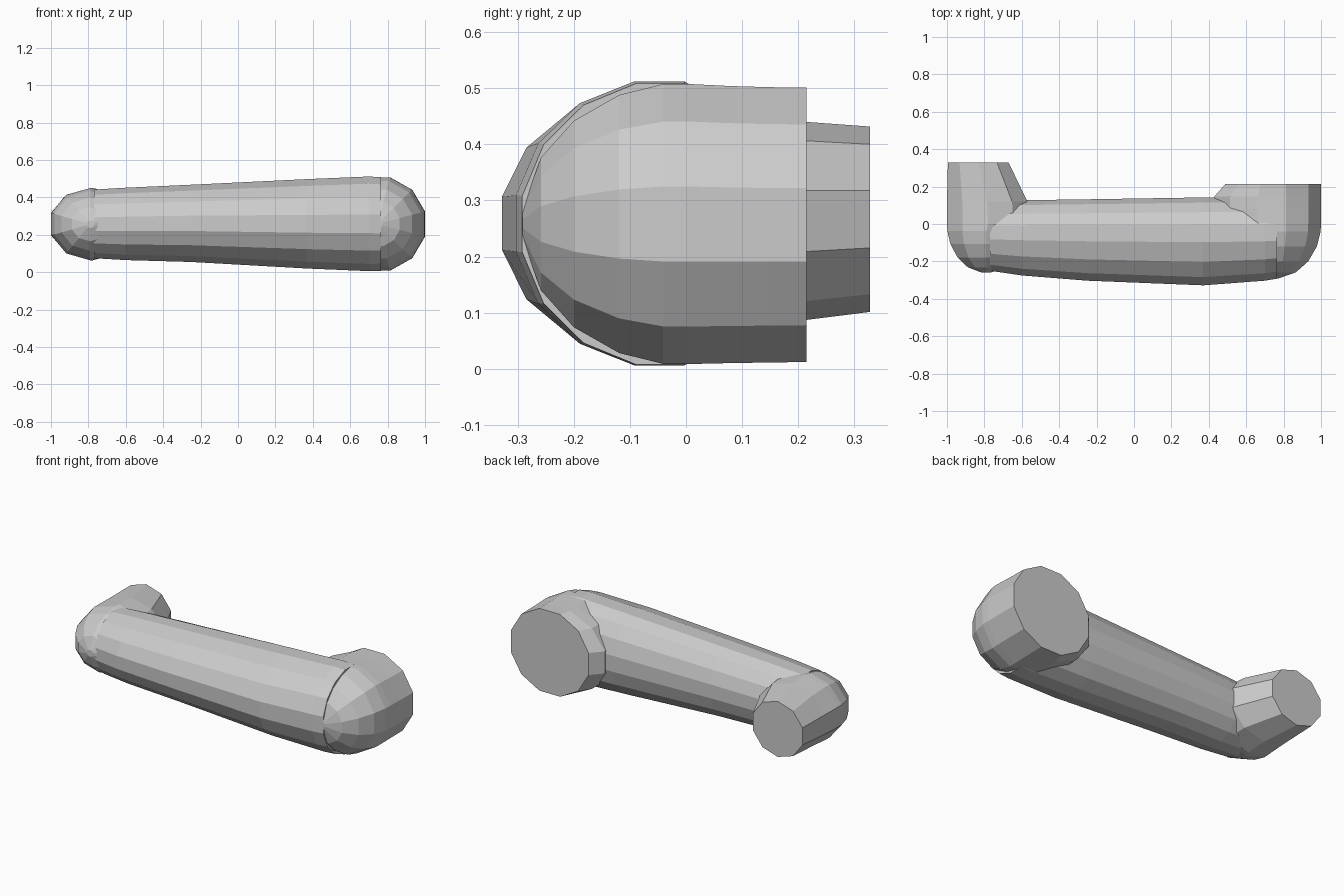
import bpy, bmesh
from math import pi, sin, cos

if "Cube" in bpy.data.objects:
    bpy.data.objects.remove(bpy.data.objects["Cube"])


def loft(name, rings):
    """Skin a stack of equal-length closed rings and cap both ends."""
    bm = bmesh.new()
    rows = [[bm.verts.new(p) for p in ring] for ring in rings]
    n = len(rows[0])
    for a, b in zip(rows, rows[1:]):
        for i in range(n):
            bm.faces.new((a[i], a[(i + 1) % n], b[(i + 1) % n], b[i]))
    bm.faces.new(rows[0])
    bm.faces.new(rows[-1])
    bmesh.ops.recalc_face_normals(bm, faces=bm.faces)
    mesh = bpy.data.meshes.new(name)
    bm.to_mesh(mesh)
    bm.free()
    obj = bpy.data.objects.new(name, mesh)
    bpy.context.collection.objects.link(obj)
    return obj


def bar_ring(x, front, back, low, high, n=16, yc=-0.04):
    """Cross-section of the grip: fuller at the front than at the back."""
    zc, rz = (low + high) / 2, (high - low) / 2
    pts = []
    for i in range(n):
        a = 2 * pi * (i + 0.5) / n
        c, s = cos(a) / cos(pi / n), sin(a) / cos(pi / n)
        ry = back - yc if c > 0 else yc - front
        pts.append((x, yc + ry * c, zc + rz * s))
    return pts


def post_ring(y, left, right, low, high, n, split=None):
    """Cross-section of a post; split is the x of its widest line."""
    xc = (left + right) / 2 if split is None else split
    zc, rz = (low + high) / 2, (high - low) / 2
    pts = []
    for i in range(n):
        a = 2 * pi * (i + 0.5) / n
        c, s = cos(a) / cos(pi / n), sin(a)
        rx = right - xc if c > 0 else xc - left
        pts.append((xc + rx * c, y, zc + rz * s * 1.01))
    return pts


def elbow_rings(xc, rx, ry, low, high, n):
    """Rounded front of an elbow, from its nose back to y = 0."""
    zc, rz = (low + high) / 2, (high - low) / 2
    rings = []
    for deg in (84, 62, 43, 24, 8):
        k, y = cos(deg * pi / 180), -ry * sin(deg * pi / 180)
        rings.append(post_ring(y, xc - rx * k, xc + rx * k, zc - rz * k, zc + rz * k, n))
    return rings


# Tapered grip bar
loft("grip_bar", [
    bar_ring(-0.77, -0.25, 0.12, 0.075, 0.442),
    bar_ring(-0.60, -0.275, 0.127, 0.065, 0.452),
    bar_ring(-0.25, -0.303, 0.132, 0.055, 0.468),
    bar_ring(0.37, -0.328, 0.142, 0.020, 0.498),
    bar_ring(0.70, -0.303, 0.147, 0.006, 0.512),
    bar_ring(0.765, -0.292, 0.147, 0.008, 0.508),
])

# Large elbow and post, with a flare towards the bar
loft("large_post", elbow_rings(0.745, 0.255, 0.293, 0.0, 0.516, 12) + [
    post_ring(0.0, 0.45, 1.0, 0.002, 0.514, 12, 0.745),
    post_ring(0.08, 0.43, 1.0, 0.004, 0.510, 12, 0.745),
    post_ring(0.148, 0.43, 1.0, 0.005, 0.508, 12, 0.745),
    post_ring(0.215, 0.49, 1.0, 0.006, 0.507, 12, 0.745),
])

# Small elbow and tapering post
loft("small_post", elbow_rings(-0.79, 0.21, 0.262, 0.064, 0.45, 10) + [
    post_ring(0.0, -1.0, -0.56, 0.065, 0.45, 10),
    post_ring(0.12, -1.0, -0.57, 0.077, 0.445, 10),
    post_ring(0.328, -0.995, -0.67, 0.103, 0.43, 10),
])
